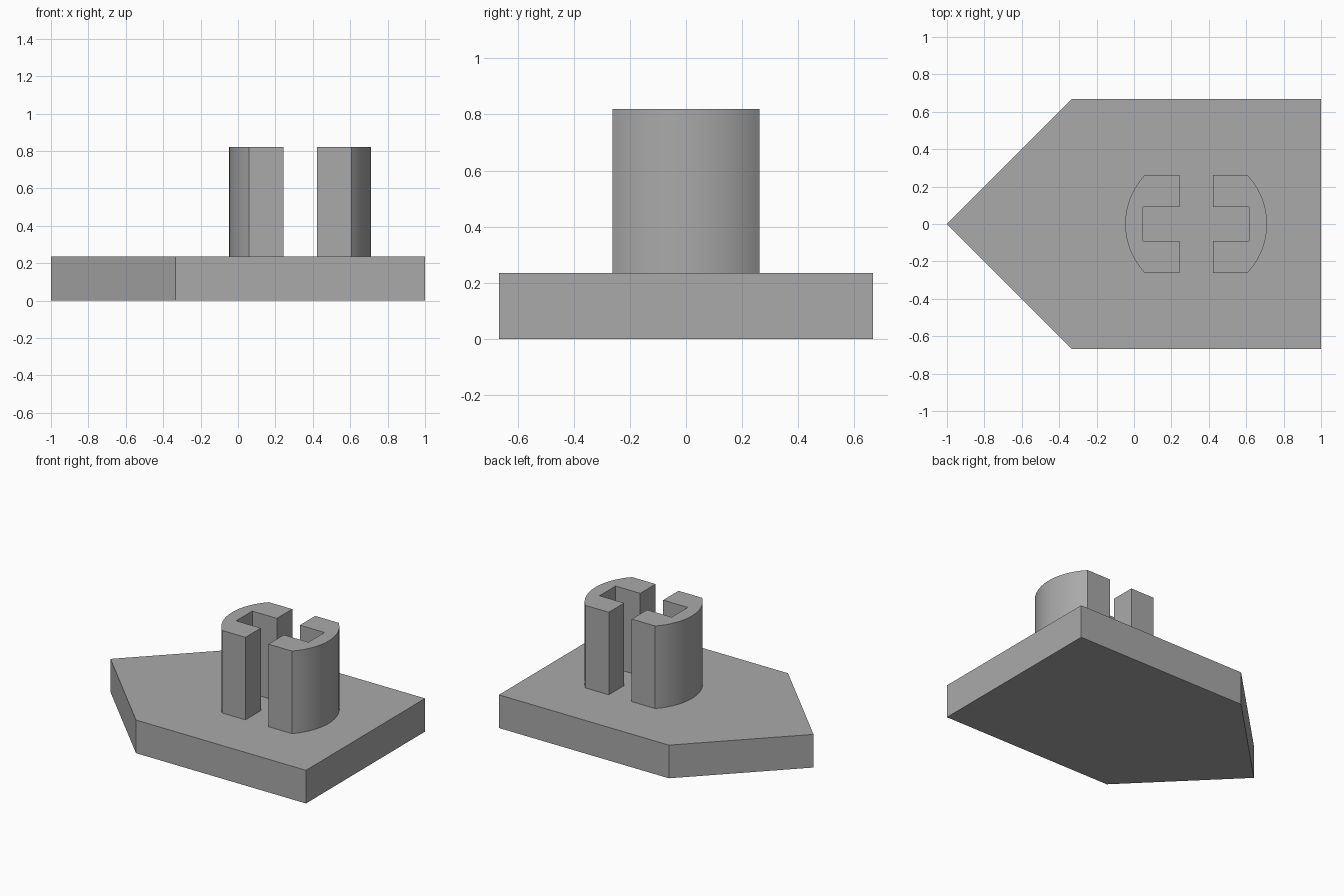
import bpy
import bmesh
from math import asin, cos, sin

cube = bpy.data.objects.get("Cube")
if cube:
    bpy.data.objects.remove(cube, do_unlink=True)

grey = bpy.data.materials.new("plain grey")
grey.use_nodes = True
colour = (0.4, 0.4, 0.4, 1)
grey.diffuse_color = colour
grey.node_tree.nodes["Principled BSDF"].inputs["Base Color"].default_value = colour


def extrude_profile(name, points, bottom, top):
    """Make a closed solid by raising a flat outline."""
    bm = bmesh.new()
    face = bm.faces.new([bm.verts.new((x, y, bottom)) for x, y in points])
    raised = bmesh.ops.extrude_face_region(bm, geom=[face])["geom"]
    verts = [v for v in raised if isinstance(v, bmesh.types.BMVert)]
    bmesh.ops.translate(bm, verts=verts, vec=(0, 0, top - bottom))
    bmesh.ops.recalc_face_normals(bm, faces=bm.faces)
    mesh = bpy.data.meshes.new(name)
    bm.to_mesh(mesh)
    bm.free()
    mesh.materials.append(grey)
    obj = bpy.data.objects.new(name, mesh)
    bpy.context.collection.objects.link(obj)
    bpy.ops.object.select_all(action="DESELECT")
    obj.select_set(True)
    bpy.context.view_layer.objects.active = obj
    bpy.ops.object.shade_smooth_by_angle(angle=0.5)
    return obj


# Pointed base plate
BASE_TOP = 0.235
extrude_profile("base_plate",
                [(-1, 0), (-0.333, -0.667), (1, -0.667), (1, 0.667), (-0.333, 0.667)],
                0, BASE_TOP)

# Two mirrored halves of a round post with flat sides and a cross-shaped socket
CENTRE, RADIUS, FLAT = 0.332, 0.379, 0.262
SLOT, ARM = 0.09, 0.283
STEPS = 24
limit = asin(FLAT / RADIUS)
angles = [limit * (2 * i / STEPS - 1) for i in range(STEPS + 1)]
half = [(RADIUS * cos(a), RADIUS * sin(a)) for a in angles]
half += [(SLOT, FLAT), (SLOT, SLOT), (ARM, SLOT),
         (ARM, -SLOT), (SLOT, -SLOT), (SLOT, -FLAT)]

for name, side in (("left_post_half", 1), ("right_post_half", -1)):
    extrude_profile(name, [(CENTRE + side * x, y) for x, y in half], BASE_TOP, 0.82)
